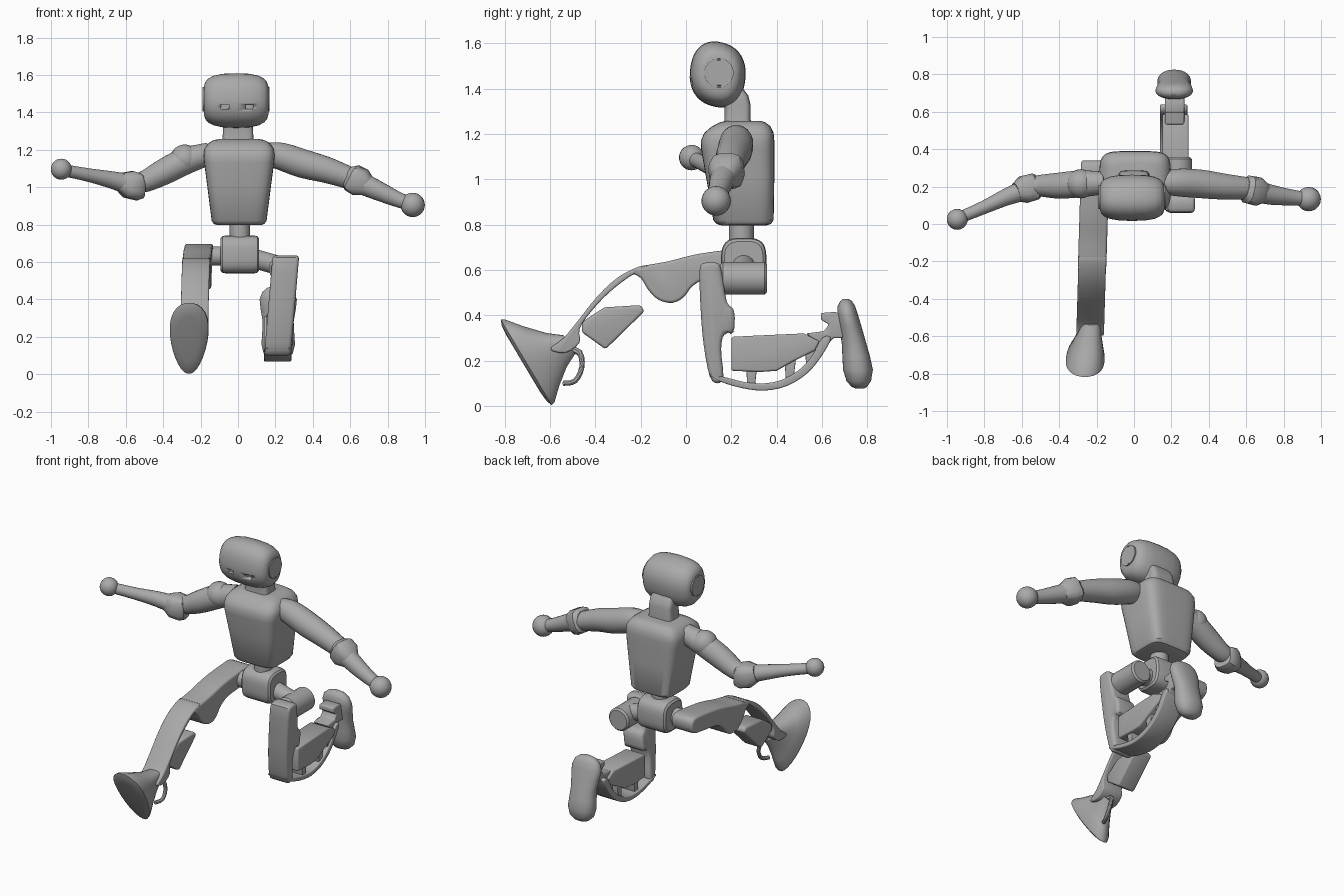
import bpy, bmesh, math
from mathutils import Vector as V

cube = bpy.data.objects.get("Cube")
if cube:
    bpy.data.objects.remove(cube, do_unlink=True)

grey = bpy.data.materials.new("plain_grey")
grey.use_nodes = True
grey.diffuse_color = (0.4, 0.4, 0.4, 1)
grey.node_tree.nodes["Principled BSDF"].inputs["Base Color"].default_value = (0.4, 0.4, 0.4, 1)


def finish(name, bm, bevel=0, angle=35):
    bmesh.ops.recalc_face_normals(bm, faces=bm.faces)
    mesh = bpy.data.meshes.new(name)
    bm.to_mesh(mesh)
    bm.free()
    ob = bpy.data.objects.new(name, mesh)
    bpy.context.collection.objects.link(ob)
    mesh.materials.append(grey)
    bpy.ops.object.select_all(action="DESELECT")
    ob.select_set(True)
    bpy.context.view_layer.objects.active = ob
    if bevel:
        mod = ob.modifiers.new("bevel", "BEVEL")
        mod.width, mod.segments = bevel, 3
        mod.limit_method, mod.angle_limit = "ANGLE", math.radians(40)
        mod.use_clamp_overlap = False
        bpy.ops.object.modifier_apply(modifier="bevel")
    bpy.ops.object.shade_smooth_by_angle(angle=math.radians(angle))
    return ob


def loft(name, rings, power=2, sides=28, taper=0):
    """Skin superellipse rings given as (centre, half axis u, half axis v)."""
    bm = bmesh.new()
    loops = []
    for c, u, v in rings:
        loop = []
        for k in range(sides):
            a = math.tau * (k + 0.5) / sides
            cu, cv = [math.copysign(abs(t) ** (2 / power), t) for t in (math.cos(a), math.sin(a))]
            loop.append(bm.verts.new(V(c) + V(u) * cu * (1 + taper * cv) + V(v) * cv))
        loops.append(loop)
    for a, b in zip(loops, loops[1:]):
        for k in range(sides):
            j = (k + 1) % sides
            bm.faces.new((a[k], a[j], b[j], b[k]))
    bm.faces.new(loops[0])
    bm.faces.new(loops[-1])
    return finish(name, bm)


def column(name, cx, rows, power):
    """Loft upwards; each row is (z, front y, back y, half width)."""
    return loft(name, [((cx, (a + b) / 2, z), (w, 0, 0), (0, (b - a) / 2, 0))
                       for z, a, b, w in rows], power, 36)


def spline(pts, steps=4, closed=False):
    pts = [V(p) for p in pts]
    n, out = len(pts), []
    for i in range(n if closed else n - 1):
        p = [pts[j % n] if closed else pts[max(0, min(n - 1, j))] for j in range(i - 1, i + 3)]
        for s in range(steps):
            t = s / steps
            out.append(0.5 * (2 * p[1] + (p[2] - p[0]) * t
                              + (2 * p[0] - 5 * p[1] + 4 * p[2] - p[3]) * t * t
                              + (3 * p[1] - p[0] - 3 * p[2] + p[3]) * t ** 3))
    return out if closed else out + [pts[-1]]


def tube(name, pts, power=2, sides=20, steps=3):
    """Round limb through (x, y, z, radius) points."""
    pts = spline(pts, steps)
    rings = []
    for i, p in enumerate(pts):
        d = (pts[min(i + 1, len(pts) - 1)] - pts[max(i - 1, 0)]).xyz.normalized()
        side = d.cross(V((0, 0, 1)))
        side = side.normalized() if side.length > 0.01 else V((1, 0, 0))
        rings.append((p.xyz, side * p.w, side.cross(d) * p.w))
    return loft(name, rings, power, sides)


def plate(name, outline, cx, half, bevel=0.012, steps=1, lean=lambda y, z: 0):
    """Extrude a (y, z) outline across x; lean shifts it sideways."""
    pts = spline(outline, steps, True) if steps > 1 else outline
    bm = bmesh.new()
    sides = [[bm.verts.new((cx + s * half + lean(y, z), y, z)) for y, z in pts] for s in (-1, 1)]
    for loop in sides:
        bm.faces.new(loop)
    for k in range(len(pts)):
        j = (k + 1) % len(pts)
        bm.faces.new((sides[0][k], sides[0][j], sides[1][j], sides[1][k]))
    return finish(name, bm, bevel)


def ball(name, centre, radius):
    bm = bmesh.new()
    bmesh.ops.create_uvsphere(bm, u_segments=20, v_segments=14, radius=radius)
    bmesh.ops.translate(bm, verts=bm.verts, vec=centre)
    return finish(name, bm)


def barrel(name, start, end, radius):
    """Straight cylinder with softened rims."""
    a, b = V(start), V(end)
    d = (b - a).normalized() * radius * 0.15
    return tube(name, [(*p, r) for p, r in
                       ((a, radius * .85), (a + d, radius), (b - d, radius), (b, radius * .85))], steps=1)


# Head: pill across x, with ear discs and cut eye sockets
head = loft("head", [((-.01 + x, .14, 1.463), (0, .121 * s, -.03 * s), (0, .02 * s, .141 * s))
                     for x, s in ((-.172, .52), (-.165, .68), (-.15, .8), (-.12, .91), (-.07, .98), (0, 1),
                                  (.07, .98), (.12, .91), (.15, .8), (.165, .68), (.172, .52))], 2.3, 36)
for x in (-.07, .06):
    bm = bmesh.new()
    bmesh.ops.create_cube(bm, size=1)
    bmesh.ops.scale(bm, verts=bm.verts, vec=(.042, .06, .026))
    bmesh.ops.translate(bm, verts=bm.verts, vec=(x, .02, 1.43))
    cutter = finish("eye_cutter", bm)
    cutter.hide_render = True
    bpy.context.view_layer.objects.active = head
    mod = head.modifiers.new("socket", "BOOLEAN")
    mod.operation, mod.object = "DIFFERENCE", cutter
    bpy.ops.object.modifier_apply(modifier="socket")
    bpy.data.objects.remove(cutter, do_unlink=True)
for side, x in (("right", -.187), ("left", .159)):
    barrel(side + "_ear", (x, .145, 1.47), (x + .008, .145, 1.47), .065)

# Neck, torso, waist and pelvis
column("neck", 0, [(1.22, .165, .29, .088), (1.27, .17, .285, .082), (1.33, .17, .285, .08),
                   (1.37, .16, .275, .08), (1.41, .15, .245, .07)], 5)
column("torso", .006, [(.797, .155, .355, .115), (.803, .135, .375, .135), (.82, .12, .387, .147),
                       (1.0, .09, .39, .17), (1.13, .067, .39, .187), (1.17, .065, .39, .191),
                       (1.205, .08, .387, .186), (1.235, .115, .372, .165), (1.252, .15, .35, .135),
                       (1.258, .18, .33, .1)], 5)
barrel("waist", (.01, .245, .71), (.01, .245, .82), .055)
loft("pelvis", [((x, .255, .64), (0, .1 * s, 0), (0, 0, .102 * s)) for x, s in
                ((-.093, .85), (-.083, .96), (-.065, 1), (.085, 1), (.103, .96), (.113, .85))], 3.2)

# Arms: shoulder, upper arm, elbow cup, forearm and ball hand
ball("right_shoulder", (-.285, .215, 1.15), .078)
tube("right_upper_arm", [(-.15, .22, 1.18, .06), (-.28, .215, 1.14, .072), (-.4, .205, 1.08, .07),
                         (-.5, .205, 1.03, .058), (-.57, .2, 1.02, .05)])
tube("right_elbow", [(-.51, .205, 1.0, .06), (-.53, .2, 1.0, .073), (-.585, .185, 1.015, .075),
                     (-.63, .17, 1.03, .05)], 3, 12, 1)
tube("right_forearm", [(-.56, .19, 1.01, .058), (-.68, .145, 1.04, .046), (-.8, .09, 1.065, .036),
                       (-.93, .035, 1.09, .032)])
ball("right_hand", (-.945, .025, 1.096), .056)
tube("left_upper_arm", [(.15, .22, 1.18, .06), (.23, .222, 1.165, .074), (.35, .215, 1.125, .077),
                        (.48, .2, 1.09, .07), (.62, .19, 1.04, .058)])
tube("left_elbow", [(.59, .19, 1.06, .055), (.61, .185, 1.05, .075), (.655, .175, 1.025, .078),
                    (.7, .165, 1.0, .05)], 3, 12, 1)
tube("left_forearm", [(.65, .175, 1.025, .06), (.74, .155, .985, .053), (.84, .142, .94, .043),
                      (.92, .135, .91, .036)])
ball("left_hand", (.934, .133, .905), .065)

# Hips
barrel("right_hip", (-.19, .235, .632), (-.07, .235, .632), .052)
barrel("left_hip", (.08, .255, .62), (.22, .255, .58), .052)
barrel("left_hip_barrel", (.238, .152, .563), (.238, .358, .563), .073)

# Right leg: reaching thigh with a curved shin shell
drift = lambda y, z: -.03 * (.3 - y)
plate("right_thigh", [(.34, .66), (.31, .695), (.2, .69), (.05, .67), (-.08, .638), (-.2, .615), (-.24, .59),
                      (-.2, .565), (-.165, .51), (-.12, .468), (-.06, .455), (-.01, .48), (.03, .53),
                      (.1, .565), (.22, .58), (.32, .6)], -.208, .076, .014, 3, drift)
plate("right_shin", [(-.17, .615), (-.21, .614), (-.3, .568), (-.39, .485), (-.47, .385), (-.54, .3), (-.6, .25),
                     (-.53, .235), (-.47, .28), (-.47, .34), (-.42, .415), (-.34, .5), (-.25, .57)],
      -.208, .074, .008, 3, drift)
plate("right_calf", [(-.46, .37), (-.36, .435), (-.2, .445), (-.183, .418), (-.355, .25), (-.46, .325)],
      -.215, .062, .012, 1, drift)
tube("right_ankle_hook", [(-.23, -.53, .25, .02), (-.22, -.47, .235, .014), (-.2, -.46, .17, .012),
                          (-.2, -.49, .11, .012), (-.22, -.54, .1, .012)], 2, 8)

# Right foot: tapered sole drawn back to the ankle
sole, ankle = V((-.262, -.705, .192)), V((-.228, -.515, .27))
loft("right_foot", [(sole.lerp(ankle, t), (.1 * w, 0, 0), V((0, -.113, .19)) * h) for t, w, h in
                    ((-.07, .6, .65), (-.05, .85, .88), (0, 1, 1), (.08, 1, .97), (.35, .82, .7),
                     (.7, .6, .4), (1, .48, .22))], 2.1, 28, .25)

# Left leg: hanging thigh, scooped shin shell and calf block
lean = lambda y, z: .085 * (z - .35)
plate("left_thigh", [(.06, .6), (.085, .632), (.14, .63), (.158, .59), (.18, .46), (.212, .42), (.21, .325),
                     (.17, .32), (.155, .25), (.165, .13), (.14, .1), (.105, .13), (.078, .27), (.065, .42)],
      .232, .071, .018, 3, lean)
plate("left_shin", [(.1, .14), (.15, .108), (.25, .078), (.35, .068), (.45, .09), (.54, .148), (.605, .23),
                    (.64, .3), (.6, .3), (.56, .225), (.5, .16), (.43, .118), (.35, .1), (.26, .105), (.18, .125)],
      .212, .073, .007, 3)
plate("left_calf", [(.2, .305), (.3, .31), (.52, .32), (.59, .285), (.57, .245), (.47, .195), (.4, .155),
                    (.33, .15), (.2, .155)], .222, .07, .01)
for y, z in ((.29, .13), (.46, .155), (.55, .215)):
    plate("left_calf_strut", [(y - .02, z - .035), (y + .015, z - .035), (y + .025, z + .05), (y - .025, z + .05)],
          .215, .06, .004)

# Left foot: upright waisted sole with ankle bracket
plate("left_ankle", [(.595, .41), (.66, .415), (.71, .39), (.71, .3), (.65, .3), (.61, .25), (.53, .32),
                     (.61, .33), (.63, .36), (.595, .38)], .217, .052, .008)
column("left_foot", .215, [(.076, .75, .785, .03), (.085, .73, .8, .052), (.11, .708, .817, .078), (.16, .693, .825, .09),
                           (.22, .69, .812, .086), (.28, .687, .795, .083), (.35, .675, .775, .095),
                           (.4, .667, .76, .1), (.44, .669, .747, .085), (.462, .68, .733, .058),
                           (.472, .693, .718, .03)], 2.2)
